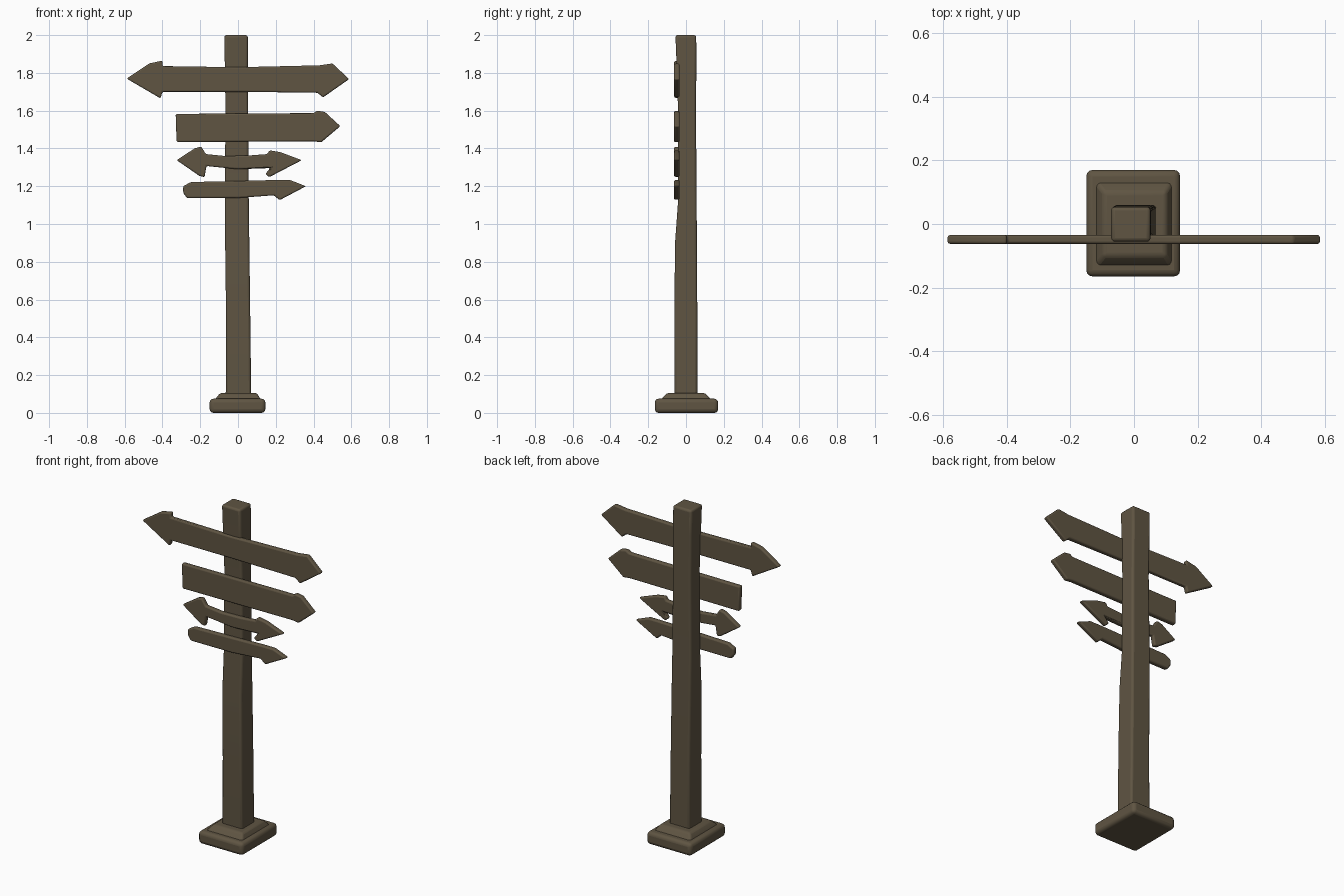
import bpy
import bmesh
import math

cube = bpy.data.objects.get("Cube")
if cube:
    bpy.data.objects.remove(cube, do_unlink=True)

# One weathered wood colour for everything
wood = bpy.data.materials.new("weathered wood")
wood.use_nodes = True
colour = (0.115, 0.09, 0.055, 1.0)
wood.diffuse_color = colour
shader = wood.node_tree.nodes["Principled BSDF"]
shader.inputs["Base Color"].default_value = colour
shader.inputs["Roughness"].default_value = 0.8


def finish(name, bm, bevel, segments=3):
    """Turn a bmesh into a softly rounded, smooth-shaded object."""
    bmesh.ops.recalc_face_normals(bm, faces=bm.faces)
    mesh = bpy.data.meshes.new(name)
    bm.to_mesh(mesh)
    bm.free()
    mesh.materials.append(wood)
    obj = bpy.data.objects.new(name, mesh)
    bpy.context.collection.objects.link(obj)
    rounding = obj.modifiers.new("Rounding", "BEVEL")
    rounding.width = bevel
    rounding.segments = segments
    rounding.limit_method = "ANGLE"
    rounding.angle_limit = math.radians(25)
    bpy.ops.object.select_all(action="DESELECT")
    obj.select_set(True)
    bpy.context.view_layer.objects.active = obj
    bpy.ops.object.shade_smooth_by_angle(angle=math.radians(40))
    return obj


def loft(name, sections, bevel):
    """Stack of rectangles: height, left, right, front, back."""
    bm = bmesh.new()
    rings = []
    for z, x0, x1, y0, y1 in sections:
        corners = ((x0, y0), (x1, y0), (x1, y1), (x0, y1))
        rings.append([bm.verts.new((x, y, z)) for x, y in corners])
    bm.faces.new(rings[0])
    bm.faces.new(rings[-1])
    for low, high in zip(rings, rings[1:]):
        for i in range(4):
            j = (i + 1) % 4
            bm.faces.new((low[i], low[j], high[j], high[i]))
    return finish(name, bm, bevel)


def sign_board(name, outline, front=-0.063, back=-0.034):
    """Flat board cut from an x, z outline."""
    bm = bmesh.new()
    face = bm.faces.new([bm.verts.new((x, front, z)) for x, z in outline])
    extruded = bmesh.ops.extrude_face_region(bm, geom=[face])["geom"]
    moved = [v for v in extruded if isinstance(v, bmesh.types.BMVert)]
    bmesh.ops.translate(bm, verts=moved, vec=(0, back - front, 0))
    return finish(name, bm, 0.008)


# Plinth: broad slab with a low sloping step on top
loft("base_slab", [
    (0.0, -0.15, 0.145, -0.165, 0.17),
    (0.075, -0.15, 0.145, -0.165, 0.17),
], 0.02)
loft("base_step", [
    (0.06, -0.125, 0.125, -0.14, 0.14),
    (0.08, -0.115, 0.115, -0.125, 0.125),
    (0.105, -0.095, 0.1, -0.1, 0.1),
], 0.01)

# Slightly crooked post, notched back behind the boards
loft("post", [
    (0.08, -0.065, 0.07, -0.06, 0.06),
    (0.5, -0.063, 0.065, -0.062, 0.06),
    (0.9, -0.068, 0.06, -0.058, 0.058),
    (1.12, -0.07, 0.057, -0.042, 0.056),
    (1.6, -0.066, 0.054, -0.042, 0.053),
    (1.85, -0.07, 0.052, -0.05, 0.055),
    (2.0, -0.072, 0.052, -0.056, 0.054),
], 0.012)

# Boards from top to bottom
sign_board("top_double_arrow", [
    (-0.59, 1.77), (-0.47, 1.85), (-0.4, 1.865), (-0.4, 1.836),
    (0, 1.83), (0.43, 1.84), (0.5, 1.85), (0.588, 1.767),
    (0.45, 1.67), (0.42, 1.695), (0, 1.7), (-0.4, 1.7), (-0.41, 1.665),
])
sign_board("wide_right_arrow", [
    (-0.33, 1.583), (0.4, 1.587), (0.42, 1.6), (0.46, 1.593),
    (0.542, 1.518), (0.44, 1.432), (0.4, 1.438), (-0.325, 1.434),
])
sign_board("small_double_arrow", [
    (-0.325, 1.338), (-0.23, 1.4), (-0.195, 1.41), (-0.17, 1.37),
    (-0.07, 1.36), (0.06, 1.363), (0.155, 1.37), (0.167, 1.39),
    (0.225, 1.38), (0.338, 1.338), (0.165, 1.248), (0.145, 1.265),
    (0.17, 1.296), (0, 1.29), (-0.167, 1.307), (-0.177, 1.248),
    (-0.205, 1.255),
])
sign_board("low_right_arrow", [
    (-0.29, 1.2), (-0.25, 1.222), (0, 1.228), (0.2, 1.233),
    (0.275, 1.233), (0.36, 1.2), (0.22, 1.126), (0.19, 1.152),
    (0, 1.138), (-0.27, 1.137), (-0.29, 1.165),
])
